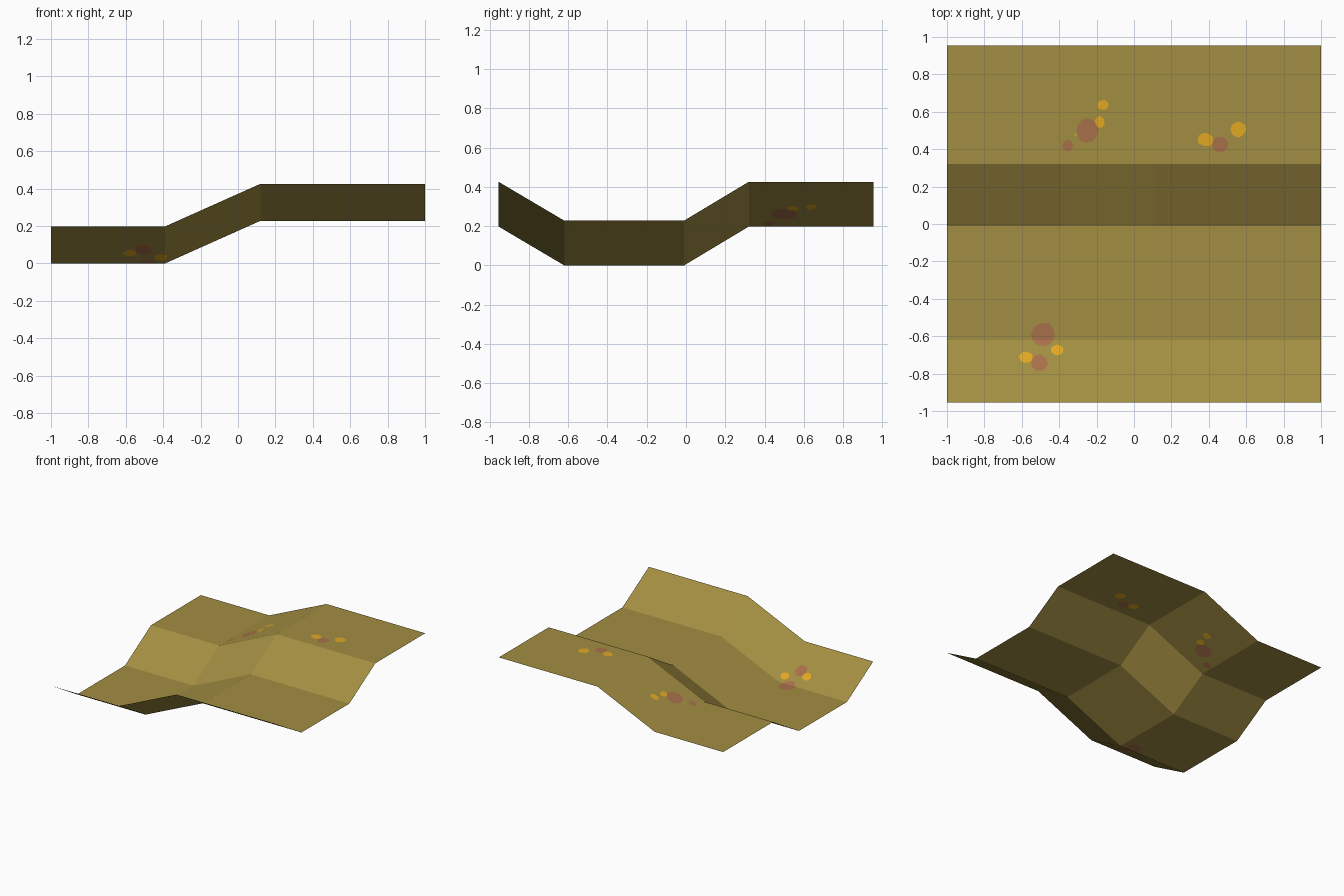
import bpy, math, random
from mathutils import Vector
from mathutils.geometry import delaunay_2d_cdt

if "Cube" in bpy.data.objects:
    bpy.data.objects.remove(bpy.data.objects["Cube"])

random.seed(4)

# Height profiles along x and y; the ground height is their sum
PX = [(-1, 0), (-0.39, 0), (0.12, 0.228), (1, 0.228)]
PY = [(-0.955, 0.198), (-0.62, 0), (-0.01, 0), (0.32, 0.198), (0.955, 0.198)]


def lerp(profile, t):
    for (a, za), (b, zb) in zip(profile, profile[1:]):
        if t <= b + 1e-6:
            return za + (zb - za) * (t - a) / (b - a)
    return profile[-1][1]


def material(name, rgb):
    m = bpy.data.materials.new(name)
    m.diffuse_color = (*rgb, 1)
    m.use_nodes = True
    m.node_tree.nodes["Principled BSDF"].inputs["Base Color"].default_value = m.diffuse_color
    return m


mats = [material("dry_grass", (0.362, 0.270, 0.054)),
        material("yellow_flower", (0.753, 0.392, 0.017)),
        material("pink_flower", (0.392, 0.162, 0.069))]

# Flower patches: x, y, radius x, radius y, material (later ones lie on top)
PATCHES = [
    (-0.165, 0.637, 0.031, 0.028, 1), (-0.182, 0.545, 0.026, 0.031, 1),
    (-0.25, 0.50, 0.060, 0.065, 2), (-0.355, 0.418, 0.030, 0.030, 2),
    (-0.312, 0.477, 0.006, 0.006, 1),
    (0.46, 0.425, 0.045, 0.042, 2), (0.383, 0.451, 0.041, 0.036, 1),
    (0.557, 0.505, 0.043, 0.041, 1),
    (-0.485, -0.592, 0.065, 0.066, 2), (-0.505, -0.742, 0.045, 0.045, 2),
    (-0.41, -0.674, 0.034, 0.030, 1), (-0.577, -0.712, 0.036, 0.030, 1),
]

# Ground cells, then patch outlines, as flat polygons
verts, faces, face_mat = [], [], []


def add_polygon(points, mat):
    faces.append(list(range(len(verts), len(verts) + len(points))))
    verts.extend(Vector(p) for p in points)
    face_mat.append(mat)


for (x0, _), (x1, _) in zip(PX, PX[1:]):
    for (y0, _), (y1, _) in zip(PY, PY[1:]):
        add_polygon([(x0, y0), (x1, y0), (x1, y1), (x0, y1)], 0)
for x, y, rx, ry, mat in PATCHES:
    ring = []
    for i in range(12):
        a, k = math.tau * i / 12, random.uniform(0.92, 1.06)
        ring.append((x + rx * k * math.cos(a), y + ry * k * math.sin(a)))
    add_polygon(ring, mat)

# Cut the patches into the ground, then lift it to its height
pts, _, tris, _, _, origin = delaunay_2d_cdt(verts, [], faces, 0, 1e-5, True)
mesh = bpy.data.meshes.new("ground")
mesh.from_pydata([(p.x, p.y, lerp(PX, p.x) + lerp(PY, p.y)) for p in pts], [], tris)
for m in mats:
    mesh.materials.append(m)
for poly, src in zip(mesh.polygons, origin):
    poly.material_index = face_mat[max(src)] if src else 0
ground = bpy.data.objects.new("ground", mesh)
bpy.context.collection.objects.link(ground)
